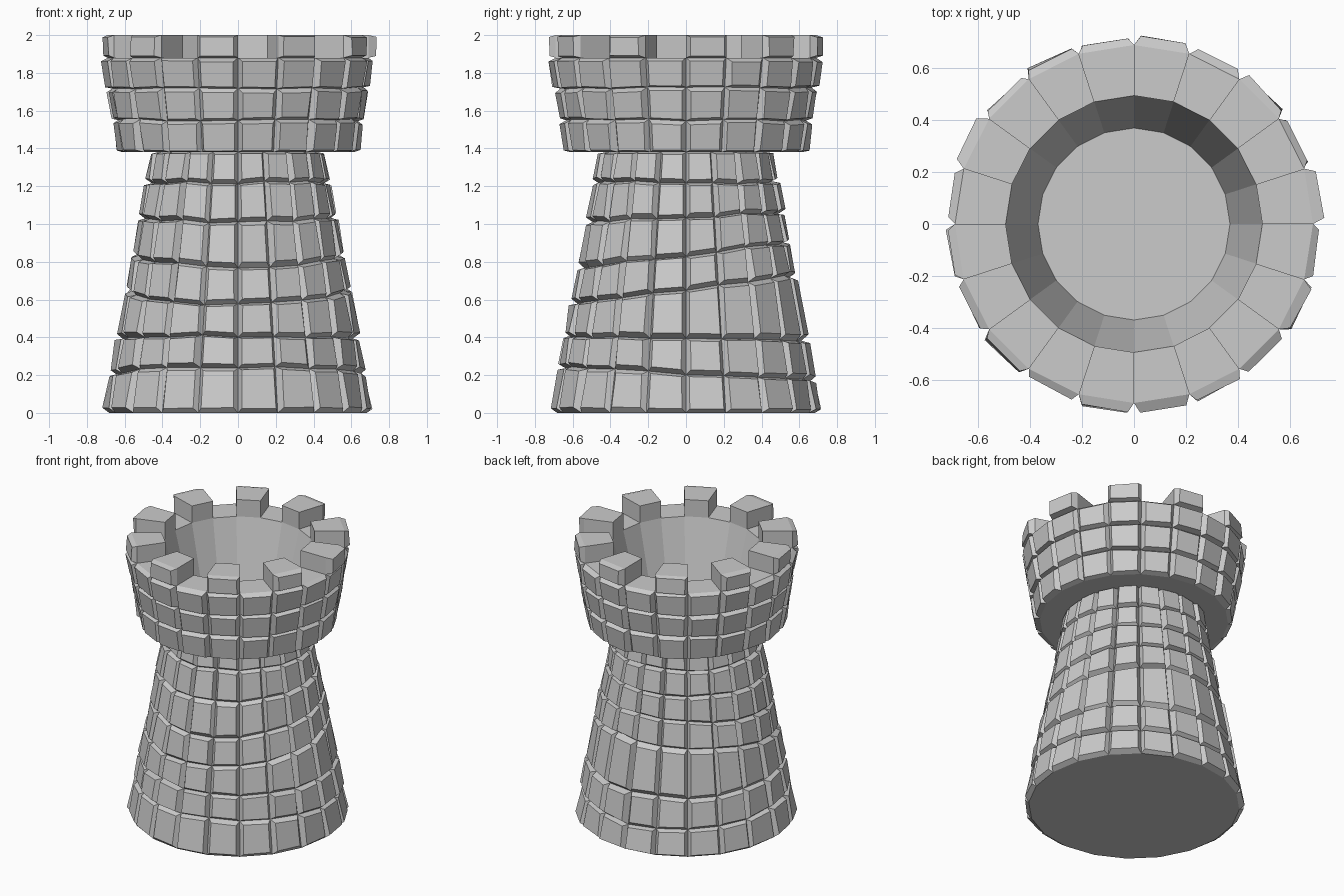
import bpy, bmesh, math, random
from mathutils import Vector

if "Cube" in bpy.data.objects:
    bpy.data.objects.remove(bpy.data.objects["Cube"])

random.seed(4)
SIDES = 20


def ring(bm, radius, z, tilt=0.0, taper=0.0, wobble=0.0):
    """Ring of vertices; tilt raises the back, taper keeps it on the cone."""
    verts = []
    for i in range(SIDES):
        a = 2 * math.pi * i / SIDES
        dz = tilt * math.sin(a) + random.uniform(-wobble, wobble)
        r = radius - taper * dz
        verts.append(bm.verts.new((r * math.cos(a), r * math.sin(a), z + dz)))
    return verts


def bridge(bm, a, b):
    return [bm.faces.new((a[i], a[(i + 1) % SIDES], b[(i + 1) % SIDES], b[i]))
            for i in range(SIDES)]


def raise_stones(bm, faces, depth):
    """Push every face out as a separate, slightly uneven stone."""
    faces = bmesh.ops.extrude_discrete_faces(bm, faces=faces)["faces"]
    bm.normal_update()
    for f in faces:
        c, n = f.calc_center_median(), f.normal.copy()
        s = random.uniform(0.78, 0.86)
        d = depth * random.uniform(0.8, 1.2)
        for v in f.verts:
            v.co = c + (v.co - c) * s + n * (d + random.uniform(-0.006, 0.006))


def finish(bm, name):
    mesh = bpy.data.meshes.new(name)
    bm.to_mesh(mesh)
    bm.free()
    obj = bpy.data.objects.new(name, mesh)
    bpy.context.collection.objects.link(obj)
    return obj


# Tapered shaft: seven courses, (height, tilt of the joint)
joints = [(0, 0), (0.205, -0.035), (0.395, -0.01), (0.65, 0.075),
          (0.835, 0.06), (1.035, 0.025), (1.22, 0), (1.38, 0)]
bm = bmesh.new()
rings = []
for z, tilt in joints:
    end = z in (0, 1.38)
    rings.append(ring(bm, 0.682 - 0.186 * z, z, tilt, 0.186, 0 if end else 0.008))
bm.faces.new(rings[0][::-1])
stones = []
for a, b in zip(rings, rings[1:]):
    stones += bridge(bm, a, b)
raise_stones(bm, stones, 0.036)
finish(bm, "tower_shaft")

# Flared head: underside, three courses, rim, hollow inside
profile = [(0.425, 1.38), (0.61, 1.38), (0.635, 1.55), (0.665, 1.72),
           (0.69, 1.88), (0.495, 1.88), (0.37, 1.39)]
bm = bmesh.new()
rings = [ring(bm, r, z, 0, 0, 0.006 if z in (1.55, 1.72) else 0) for r, z in profile]
bands = [bridge(bm, a, b) for a, b in zip(rings, rings[1:])]
bm.faces.new(rings[-1])
stones = bands[1] + bands[2] + bands[3]

# Merlons on every second rim segment
tops = bmesh.ops.extrude_discrete_faces(bm, faces=bands[4][::2])["faces"]
for f in tops:
    for v in f.verts:
        v.co.z = 2.0
bm.normal_update()
for f in tops:
    for e in f.edges:
        for g in e.link_faces:
            c = g.calc_center_median()
            out = Vector((c.x, c.y, 0)).normalized()
            if g is not f and g.normal.dot(out) > 0.9:
                stones.append(g)
raise_stones(bm, stones, 0.034)
finish(bm, "battlement_head")
